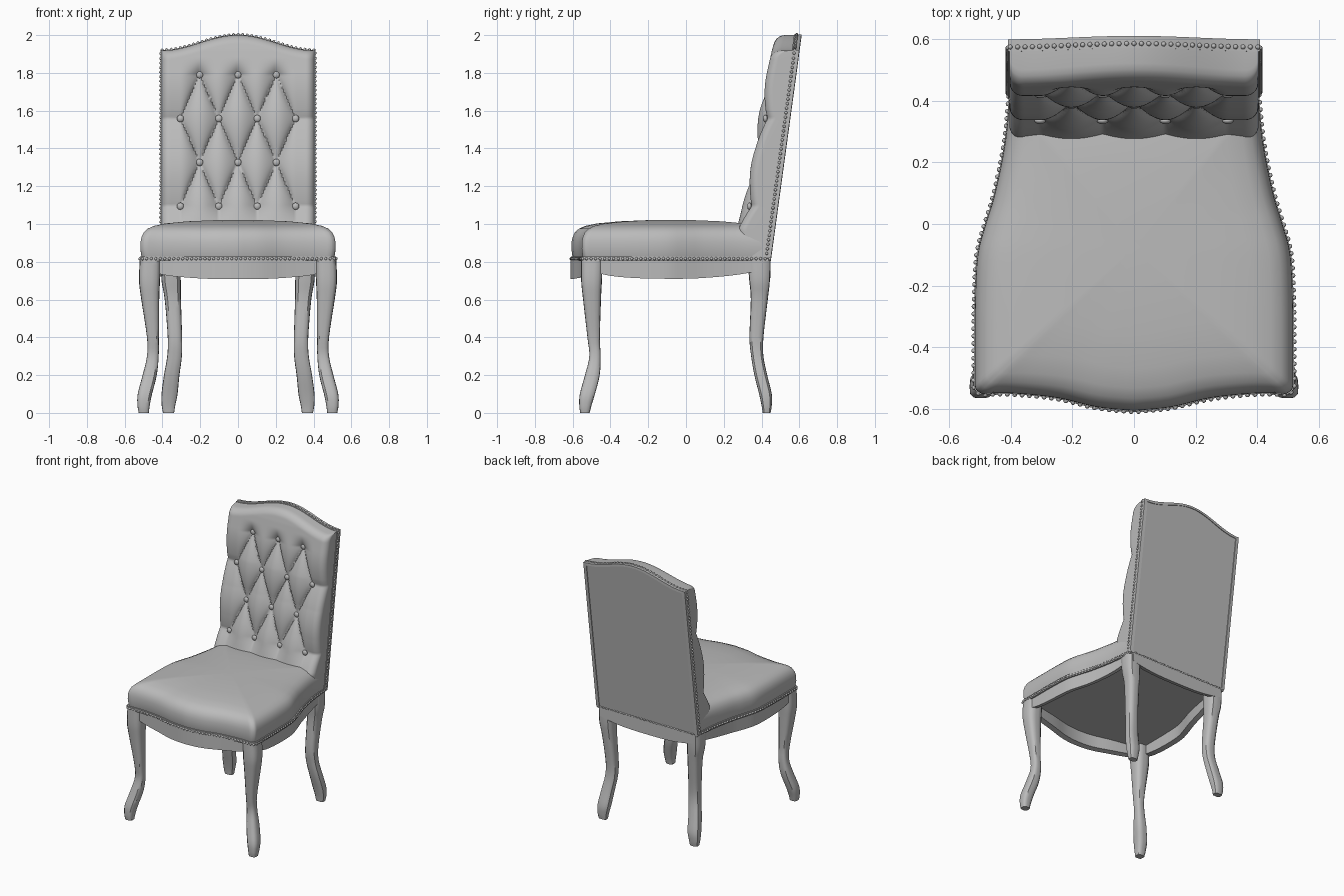
import bpy, bmesh, math
from mathutils import Vector, Matrix

if "Cube" in bpy.data.objects:
    bpy.data.objects.remove(bpy.data.objects["Cube"])

mat = bpy.data.materials.new("light grey")
mat.diffuse_color = (0.5, 0.5, 0.5, 1)
mat.use_nodes = True
mat.node_tree.nodes["Principled BSDF"].inputs["Base Color"].default_value = mat.diffuse_color


def finish(name, bm, angle=40):
    bmesh.ops.recalc_face_normals(bm, faces=bm.faces[:])
    me = bpy.data.meshes.new(name)
    bm.to_mesh(me)
    bm.free()
    me.materials.append(mat)
    ob = bpy.data.objects.new(name, me)
    bpy.context.collection.objects.link(ob)
    bpy.context.view_layer.objects.active = ob
    ob.select_set(True)
    bpy.ops.object.shade_smooth_by_angle(angle=math.radians(angle))
    ob.select_set(False)
    return ob


def spline(pts, n):
    """Smooth curve through the points, n samples per span."""
    P = [Vector(p) for p in pts]
    P = [2 * P[0] - P[1]] + P + [2 * P[-1] - P[-2]]
    out = []
    for i in range(1, len(P) - 2):
        a, b, c, d = P[i - 1:i + 3]
        for k in range(n):
            t = k / n
            out.append(0.5 * (2 * b + (c - a) * t + (2 * a - 5 * b + 4 * c - d) * t * t
                              + (3 * b - a - 3 * c + d) * t ** 3))
    return out + [P[-2]]


def loft(bm, rings, closed=False, caps=True):
    """Bridge equal rings; closed joins the last ring to the first."""
    vs = [[bm.verts.new(p) for p in r] for r in rings]
    n = len(vs[0])
    for a, b in zip(vs, vs[1:] + (vs[:1] if closed else [])):
        for i in range(n):
            j = (i + 1) % n
            bm.faces.new((a[i], a[j], b[j], b[i]))
    if caps and not closed:
        bm.faces.new(vs[0])
        bm.faces.new(vs[-1])


def walk(path, step):
    """Evenly spaced points along a polyline."""
    total = sum((b - a).length for a, b in zip(path, path[1:]))
    gap = total / round(total / step)
    out, need = [path[0]], gap
    for a, b in zip(path, path[1:]):
        L, pos = (b - a).length, 0
        while L - pos >= need:
            pos += need
            out.append(a.lerp(b, pos / L))
            need = gap
        need -= L - pos
    return out


# Seat outline: right side from the back to the front corner, then the bowed front
side = spline([(.402, .44), (.418, .27), (.452, .1), (.482, 0), (.508, -.1),
               (.516, -.25), (.517, -.4), (.517, -.5)], 4)
corner = spline([(.517, -.5), (.515, -.535), (.495, -.552)], 3)[1:-1]
front = spline([(.495, -.552), (.4, -.55), (.25, -.565), (.12, -.595), (0, -.607)], 4)
half = side + corner + front
outline = half + [Vector((-p.x, p.y)) for p in reversed(half[:-1])]
mid = Vector((0, -.08))

# Domed seat cushion
bm = bmesh.new()
layers = [(.805, .975), (.83, .99), (.87, 1), (.905, .998), (.93, .988), (.955, .965), (.975, .925),
          (.99, .86), (1.003, .74), (1.014, .52), (1.02, .25), (1.022, .06)]
loft(bm, [[(*(mid + (p - mid) * s), z) for p in outline] for z, s in layers])
finish("seat_cushion", bm)

# Trim band around the seat base
bm = bmesh.new()
ring = []
for p in outline:
    a, b = mid + (p - mid) * 1.005, mid + (p - mid) * .95
    ring.append([(*a, .803), (*a, .829), (*b, .829), (*b, .803)])
loft(bm, ring, closed=True)
finish("seat_band", bm)


# Wavy aprons between the legs
def apron(name, path, low, high, thick=.035):
    bm, rings, n = bmesh.new(), [], len(path) - 1
    for i, p in enumerate(path):
        d = (path[min(i + 1, n)] - path[max(i - 1, 0)]).normalized()
        q = p + Vector((d.y, -d.x)) * thick
        if (q - mid).length > (p - mid).length:
            q = p - Vector((d.y, -d.x)) * thick
        z = low + (high - low) * abs(2 * i / n - 1) ** 3
        rings.append([(*p, .815), (*p, z), (*q, z + .008), (*q, .815)])
    loft(bm, rings)
    finish(name, bm)


bow = spline([(-.46, -.535), (-.4, -.54), (-.25, -.568), (-.12, -.6), (0, -.611), (.12, -.6),
              (.25, -.568), (.4, -.54), (.46, -.535)], 5)
apron("front_apron", bow, .708, .765)
apron("back_apron", [Vector((-.38 + .038 * i, .447)) for i in range(21)], .715, .75)
for s, tag in ((1, "right"), (-1, "left")):
    apron("side_apron_" + tag, [Vector((s * (p.x - .008), p.y)) for p in side if p.y < .42], .71, .755)

# Cabriole legs: (z, x min, x max, y min, y max)
leg_shapes = {
    "front_leg": [(.815, .41, .52, -.555, -.44), (.7, .413, .524, -.555, -.445), (.6, .417, .512, -.545, -.45),
                  (.4, .419, .482, -.522, -.456), (.3, .42, .482, -.512, -.452), (.2, .43, .505, -.535, -.457),
                  (.1, .455, .531, -.562, -.482), (.04, .467, .532, -.565, -.5), (0, .472, .526, -.56, -.51)],
    "back_leg": [(.815, .305, .408, .325, .447), (.7, .303, .405, .335, .444), (.6, .302, .388, .343, .433),
                 (.4, .296, .372, .336, .41), (.3, .297, .375, .345, .41), (.2, .31, .392, .362, .43),
                 (.1, .32, .405, .387, .454), (.04, .332, .404, .4, .454), (0, .338, .397, .406, .448)]}
for name, st in leg_shapes.items():
    for s, tag in ((1, "right"), (-1, "left")):
        bm, rings = bmesh.new(), []
        for z, x0, x1, y0, y1 in spline(st, 4):
            r = []
            for k in range(16):
                c, w = math.cos(math.tau * (k + .5) / 16), math.sin(math.tau * (k + .5) / 16)
                f = (c ** 4 + w ** 4) ** -.25
                r.append((s * ((x0 + x1) / 2 + c * f * (x1 - x0) / 2), (y0 + y1) / 2 + w * f * (y1 - y0) / 2, z))
            rings.append(r)
        loft(bm, rings)
        finish(name + "_" + tag, bm)

# Tufted backrest
W, Z0, DEPTH = .405, .82, .05
front_line = [(.8, .315), (.97, .268), (1.07, .293), (1.2, .322), (1.4, .362), (1.6, .388),
              (1.8, .428), (1.92, .455), (2.01, .48)]


def crown(x):
    return 1.918 + .041 * (1 + math.cos(math.pi * x / W))


def rear_y(z):
    return .445 + (z - .81) * .137


def front_y(x, z):
    for (a, ya), (b, yb) in zip(front_line, front_line[1:]):
        if a <= z <= b:
            y = ya + (yb - ya) * (z - a) / (b - a)
    row = (1.79 - z) / .232
    r, xc = min(max(row, 0), 3), min(max(x, -.305), .305) / .203
    puff = abs(math.sin(math.pi * (xc + r / 2)) * math.sin(math.pi * (xc - r / 2))) ** .45
    fade = max(0, 1 + row / .4) if row < 0 else max(0, 1 - (row - 3) / .9) if row > 3 else 1
    y += DEPTH * (1 - puff) * fade * fade
    R = .045
    for d in (W - abs(x), crown(x) - z):
        if d < R:
            y += R - math.sqrt(max(0, R * R - (R - d) ** 2))
    return min(y, rear_y(z) - .04)


def back_point(i, j):
    x = W * math.sin(math.pi / 2 * (.25 * (i / 60) ** 3 + .75 * i / 60)) if abs(i) < 60 else W * i / 60
    z = Z0 + (crown(x) - Z0) * (1 - (1 - j / 130) ** 1.15)
    return x, z


bm = bmesh.new()
grid = []
for i in range(-60, 61):
    col = []
    for j in range(131):
        x, z = back_point(i, j)
        col.append(bm.verts.new((x, front_y(x, z), z)))
    grid.append(col)
for a, b in zip(grid, grid[1:]):
    for j in range(130):
        bm.faces.new((a[j], b[j], b[j + 1], a[j + 1]))
# side walls and flat rear panel
rim = grid[0] + [c[-1] for c in grid[1:-1]] + grid[-1][::-1] + [c[0] for c in grid[-2:0:-1]]
rear = [bm.verts.new((v.co.x, rear_y(v.co.z), v.co.z)) for v in rim]
for k in range(len(rim)):
    m = (k + 1) % len(rim)
    bm.faces.new((rim[k], rim[m], rear[m], rear[k]))
bm.faces.new(rear)
finish("tufted_back", bm, 50)

# Thin trim strip around the back edge, sides and crown
arch = [Vector((-W, 0, Z0 + (1.918 - Z0) * k / 20)) for k in range(20)]
arch += [Vector((W * k / 20, 0, crown(W * k / 20))) for k in range(-20, 21)]
arch += [Vector((-p.x, 0, p.z)) for p in reversed(arch[:20])]
bm, rings = bmesh.new(), []
for p in arch:
    x, z, y = p.x * 1.01, p.z + (.003 if p.z > 1.9 else 0), rear_y(p.z)
    rings.append([(x, y - .036, z), (x, y + .003, z), (p.x * .95, y + .003, z - .015), (p.x * .95, y - .036, z - .015)])
loft(bm, rings)
finish("back_strip", bm)

# Upholstery nails on the seat band and back strip
bm = bmesh.new()
loop = [Vector((*(mid + (p - mid) * 1.006), .816)) for p in outline]
spots = walk(loop + loop[:1], .024)[1:]
spots += [Vector((p.x * 1.01, rear_y(p.z) - .022, p.z + (.003 if p.z > 1.9 else 0))) for p in walk(arch, .024)]
for p in spots:
    bmesh.ops.create_icosphere(bm, subdivisions=1, radius=.009, matrix=Matrix.Translation(p))
finish("nails", bm, 60)

# Tuft buttons
bm = bmesh.new()
for r in range(4):
    z = 1.79 - .232 * r
    for x in ((-.203, 0, .203) if r % 2 == 0 else (-.305, -.102, .102, .305)):
        m = Matrix.Translation((x, front_y(x, z) - .012, z)) @ Matrix.Diagonal((1, .6, 1, 1))
        bmesh.ops.create_uvsphere(bm, u_segments=12, v_segments=8, radius=.019, matrix=m)
finish("tuft_buttons", bm, 60)
